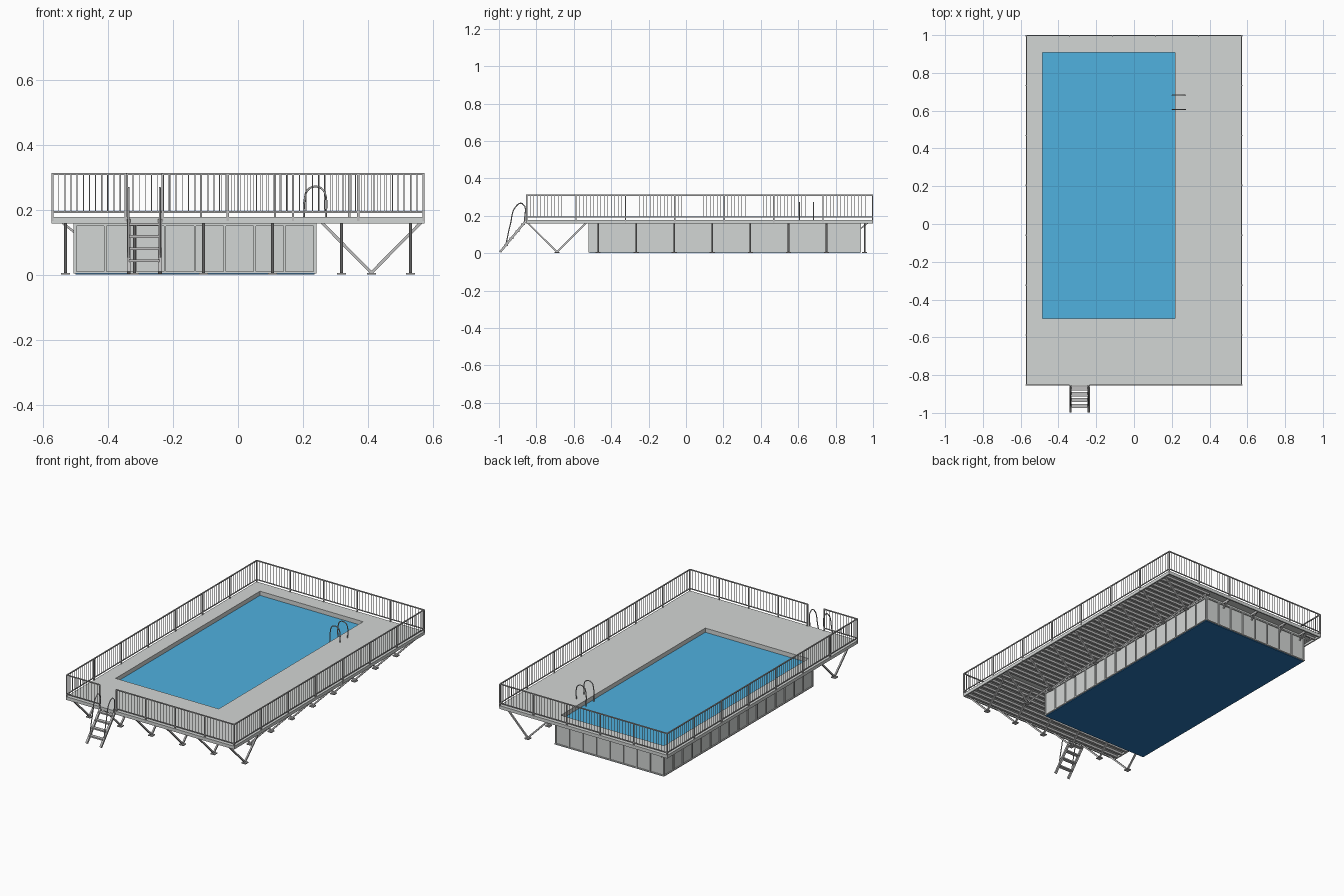
import bpy
import bmesh
import math
from mathutils import Vector, Matrix

cube = bpy.data.objects.get("Cube")
if cube:
    bpy.data.objects.remove(cube)


def material(name, r, g, b):
    m = bpy.data.materials.new(name)
    m.use_nodes = True
    m.diffuse_color = (r, g, b, 1)
    m.node_tree.nodes["Principled BSDF"].inputs["Base Color"].default_value = (r, g, b, 1)
    return m


GREY = material("deck grey", 0.65, 0.67, 0.66)
STEEL = material("steel grey", 0.52, 0.52, 0.52)
WATER = material("water blue", 0.08, 0.44, 0.74)
LINER = material("liner blue", 0.02, 0.17, 0.45)


def box(bm, x0, x1, y0, y1, z0, z1):
    size = Matrix.Diagonal((x1 - x0, y1 - y0, z1 - z0, 1))
    mid = Matrix.Translation(((x0 + x1) / 2, (y0 + y1) / 2, (z0 + z1) / 2))
    bmesh.ops.create_cube(bm, size=1, matrix=mid @ size)


def beam(bm, a, b, w):
    """Square bar between two points."""
    a, b = Vector(a), Vector(b)
    d = b - a
    turn = d.to_track_quat('Z', 'Y').to_matrix().to_4x4()
    size = Matrix.Diagonal((w, w, d.length, 1))
    bmesh.ops.create_cube(bm, size=1, matrix=Matrix.Translation((a + b) / 2) @ turn @ size)


def ring(bm, outer, inner, z0, z1):
    """Rectangular frame; outer and inner are x0, x1, y0, y1."""
    a, b, c, d = outer
    e, f, g, h = inner
    box(bm, a, e, c, d, z0, z1)
    box(bm, f, b, c, d, z0, z1)
    box(bm, e, f, c, g, z0, z1)
    box(bm, e, f, h, d, z0, z1)


def grow(rect, t):
    return rect[0] - t, rect[1] + t, rect[2] - t, rect[3] + t


def finish(bm, name, mat):
    me = bpy.data.meshes.new(name)
    bm.to_mesh(me)
    bm.free()
    me.materials.append(mat)
    ob = bpy.data.objects.new(name, me)
    bpy.context.collection.objects.link(ob)


def tube(name, pts, radius, mat):
    cu = bpy.data.curves.new(name, 'CURVE')
    cu.dimensions = '3D'
    cu.bevel_depth = radius
    cu.bevel_resolution = 2
    cu.use_fill_caps = True
    cu.resolution_u = 5
    sp = cu.splines.new('BEZIER')
    sp.bezier_points.add(len(pts) - 1)
    for p, co in zip(sp.bezier_points, pts):
        p.co = co
        p.handle_left_type = p.handle_right_type = 'AUTO'
    cu.materials.append(mat)
    bpy.context.collection.objects.link(bpy.data.objects.new(name, cu))


def spread(a, b, n):
    return [a + (b - a) * i / n for i in range(n + 1)]


DECK = (-0.573, 0.573, -0.855, 1.0)
POOL = (-0.5, 0.235, -0.515, 0.93)
HOLE = (-0.485, 0.218, -0.499, 0.907)
TOP, UNDER = 0.178, 0.158
V_ROWS = spread(-0.47, 0.955, 7)
V_COLS = spread(-0.53, 0.53, 5)

# Deck boards and edge beam
bm = bmesh.new()
ring(bm, DECK, HOLE, 0.171, TOP)
ring(bm, DECK, grow(DECK, -0.008), UNDER, 0.171)
finish(bm, "deck", GREY)

# Joists under the wide sides of the deck
bm = bmesh.new()
for y in spread(-0.83, -0.53, 7):
    box(bm, -0.565, 0.565, y - 0.007, y + 0.007, UNDER, 0.171)
for y in spread(-0.47, 0.955, 35):
    box(bm, 0.235, 0.565, y - 0.007, y + 0.007, UNDER, 0.171)
finish(bm, "joists", STEEL)

# Pool shell with ribbed panels
bm = bmesh.new()
ring(bm, POOL, HOLE, 0.004, 0.172)
rib, half = grow(POOL, 0.006), 0.0035
for x in spread(POOL[0], POOL[1], 8):
    for y0, y1 in ((rib[2], POOL[2]), (POOL[3], rib[3])):
        box(bm, x - half, x + half, y0, y1, 0.004, UNDER)
for y in spread(POOL[2], POOL[3], 16):
    for x0, x1 in ((rib[0], POOL[0]), (POOL[1], rib[1])):
        box(bm, x0, x1, y - half, y + half, 0.004, UNDER)
ring(bm, rib, POOL, 0.004, 0.01)
ring(bm, rib, POOL, 0.15, UNDER)
finish(bm, "pool_wall", GREY)

bm = bmesh.new()
box(bm, *HOLE, 0.146, 0.152)
finish(bm, "water", WATER)
bm = bmesh.new()
box(bm, *POOL, 0.0, 0.004)
finish(bm, "pool_floor", LINER)

# V-shaped supports with foot plates, and knee brackets on the narrow sides
bm = bmesh.new()
for x in V_COLS:
    foot = (x, -0.69, 0.006)
    beam(bm, foot, (x, -0.845, 0.16), 0.009)
    beam(bm, foot, (x, -0.535, 0.16), 0.009)
    box(bm, x - 0.014, x + 0.014, -0.704, -0.676, 0, 0.006)
for y in V_ROWS:
    foot = (0.41, y, 0.006)
    beam(bm, foot, (0.562, y, 0.16), 0.009)
    beam(bm, foot, (0.258, y, 0.16), 0.009)
    box(bm, 0.396, 0.424, y - 0.014, y + 0.014, 0, 0.006)
    beam(bm, (-0.502, y, 0.13), (-0.54, y, 0.16), 0.007)
    box(bm, -0.565, -0.5, y - 0.004, y + 0.004, UNDER, 0.171)
for x in V_COLS[:4]:
    x = max(x, -0.47)
    beam(bm, (x, 0.932, 0.13), (x, 0.97, 0.16), 0.007)
    box(bm, x - 0.004, x + 0.004, 0.93, 0.992, UNDER, 0.171)
finish(bm, "supports", STEEL)


# Railings
def railing(name, a, b, panels):
    bm = bmesh.new()
    a, b = Vector(a), Vector(b)
    for z, w in ((0.193, 0.005), (0.31, 0.006)):
        up = Vector((0, 0, z))
        beam(bm, a + up, b + up, w)
    per = round((b - a).length / panels / 0.0195)
    for i in range(panels * per + 1):
        x, y, _ = a.lerp(b, i / (panels * per))
        h = 0.0034 if i % per == 0 else 0.001
        box(bm, x - h, x + h, y - h, y + h, 0.165 if i % per == 0 else 0.193, 0.312)
    finish(bm, name, STEEL)


L, R, F, B = -0.57, 0.57, -0.852, 0.997
railing("front_left_railing", (L, F, 0), (-0.345, F, 0), 1)
railing("front_railing", (-0.232, F, 0), (R, F, 0), 4)
railing("back_railing", (L, B, 0), (R, B, 0), 5)
railing("left_railing", (R, F, 0), (R, B, 0), 7)
railing("right_railing", (L, F, 0), (L, B, 0), 7)

# Entry steps with curved handrails
bm = bmesh.new()
for x in (-0.336, -0.24):
    beam(bm, (x, -0.994, 0.006), (x, -0.86, 0.168), 0.012)
    tube("step_handrail", [(x, -0.962, 0.05), (x, -0.94, 0.15), (x, -0.905, 0.255),
                           (x, -0.875, 0.265), (x, -0.862, 0.17)], 0.003, STEEL)
for z in spread(0.043, 0.155, 3):
    y = -0.998 + z * 0.82
    box(bm, -0.335, -0.241, y - 0.011, y + 0.011, z - 0.004, z + 0.004)
finish(bm, "entry_steps", STEEL)

# Pool grab rails
for y in (0.607, 0.682):
    arc = [(0.238 + 0.032 * math.cos(t), y, 0.239 + 0.032 * math.sin(t))
           for t in spread(0, math.pi, 4)]
    tube("pool_grab_rail", [(0.27, y, TOP)] + arc + [(0.204, y, 0.14)], 0.003, STEEL)
